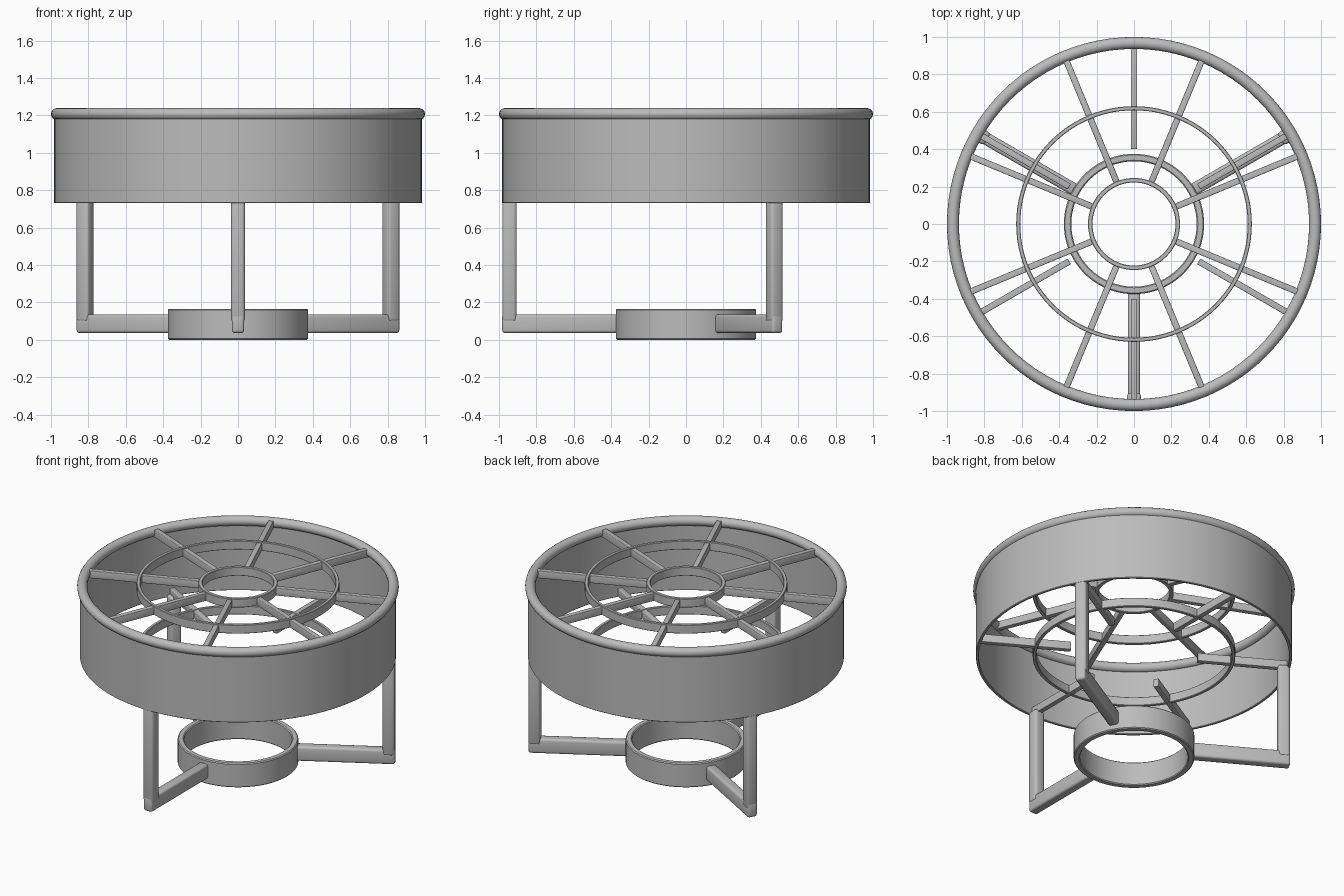
import bpy, bmesh, math
from mathutils import Matrix

if "Cube" in bpy.data.objects:
    bpy.data.objects.remove(bpy.data.objects["Cube"], do_unlink=True)

grey = bpy.data.materials.new("plain_grey")
grey.use_nodes = True
GREY = (0.5, 0.5, 0.5, 1)
grey.diffuse_color = GREY
grey.node_tree.nodes["Principled BSDF"].inputs["Base Color"].default_value = GREY


def finish(name, bm):
    bmesh.ops.recalc_face_normals(bm, faces=bm.faces)
    mesh = bpy.data.meshes.new(name)
    bm.to_mesh(mesh)
    bm.free()
    mesh.materials.append(grey)
    obj = bpy.data.objects.new(name, mesh)
    bpy.context.collection.objects.link(obj)
    bpy.ops.object.select_all(action='DESELECT')
    obj.select_set(True)
    bpy.context.view_layer.objects.active = obj
    bpy.ops.object.shade_smooth_by_angle(angle=math.radians(35))
    return obj


def lathe(name, profile, steps=96):
    """Revolve a closed (radius, height) profile around z."""
    bm = bmesh.new()
    verts = [bm.verts.new((r, 0, z)) for r, z in profile]
    edges = [bm.edges.new((verts[i - 1], verts[i])) for i in range(len(verts))]
    bmesh.ops.spin(bm, geom=verts + edges, cent=(0, 0, 0), axis=(0, 0, 1),
                   angle=math.tau, steps=steps, use_duplicate=False)
    bmesh.ops.remove_doubles(bm, verts=bm.verts, dist=0.0005)
    return finish(name, bm)


def band(name, r0, r1, z0, z1, c=0.003):
    """Flat ring with slightly eased corners."""
    return lathe(name, [(r0 + c, z0), (r1 - c, z0), (r1, z0 + c), (r1, z1 - c),
                        (r1 - c, z1), (r0 + c, z1), (r0, z1 - c), (r0, z0 + c)])


def bar(name, angle, r0, r1, width, z0, z1, bevel):
    """Rounded box lying along a radius at the given angle in degrees."""
    bm = bmesh.new()
    bmesh.ops.create_cube(bm, size=1)
    size = Matrix.Diagonal((r1 - r0, width, z1 - z0, 1))
    place = Matrix.Translation(((r0 + r1) / 2, 0, (z0 + z1) / 2))
    turn = Matrix.Rotation(math.radians(angle), 4, 'Z')
    bmesh.ops.transform(bm, matrix=turn @ place @ size, verts=bm.verts)
    bmesh.ops.bevel(bm, geom=bm.edges[:], offset=bevel, segments=3,
                    profile=0.5, affect='EDGES')
    return finish(name, bm)


# Drum wall and rolled rim
band("drum_wall", 0.965, 0.983, 0.73, 1.21)
RIM = 0.032
lathe("rolled_rim", [(0.968 + RIM * math.cos(a), 1.207 + RIM * math.sin(a))
                     for a in (math.tau * i / 16 for i in range(16))])

# Upper grille
band("upper_hub_ring", 0.222, 0.246, 1.175, 1.235)
band("upper_middle_ring", 0.608, 0.63, 1.175, 1.235)
for i in range(8):
    bar(f"upper_spoke_{i + 1}", 22.5 + 45 * i, 0.235, 0.97, 0.034, 1.175, 1.227, 0.004)

# Lower grille
band("lower_middle_ring", 0.608, 0.63, 0.73, 0.79)
for i in range(6):
    bar(f"lower_spoke_{i + 1}", 30 + 60 * i, 0.4, 0.97, 0.034, 0.732, 0.788, 0.004)

# Foot ring with three arms and legs
band("foot_ring", 0.335, 0.375, 0, 0.165, 0.006)
for i in range(3):
    angle = 30 + 120 * i
    bar(f"foot_arm_{i + 1}", angle, 0.36, 0.983, 0.066, 0.036, 0.136, 0.015)
    bar(f"leg_{i + 1}", angle, 0.905, 0.982, 0.075, 0.095, 0.75, 0.018)
